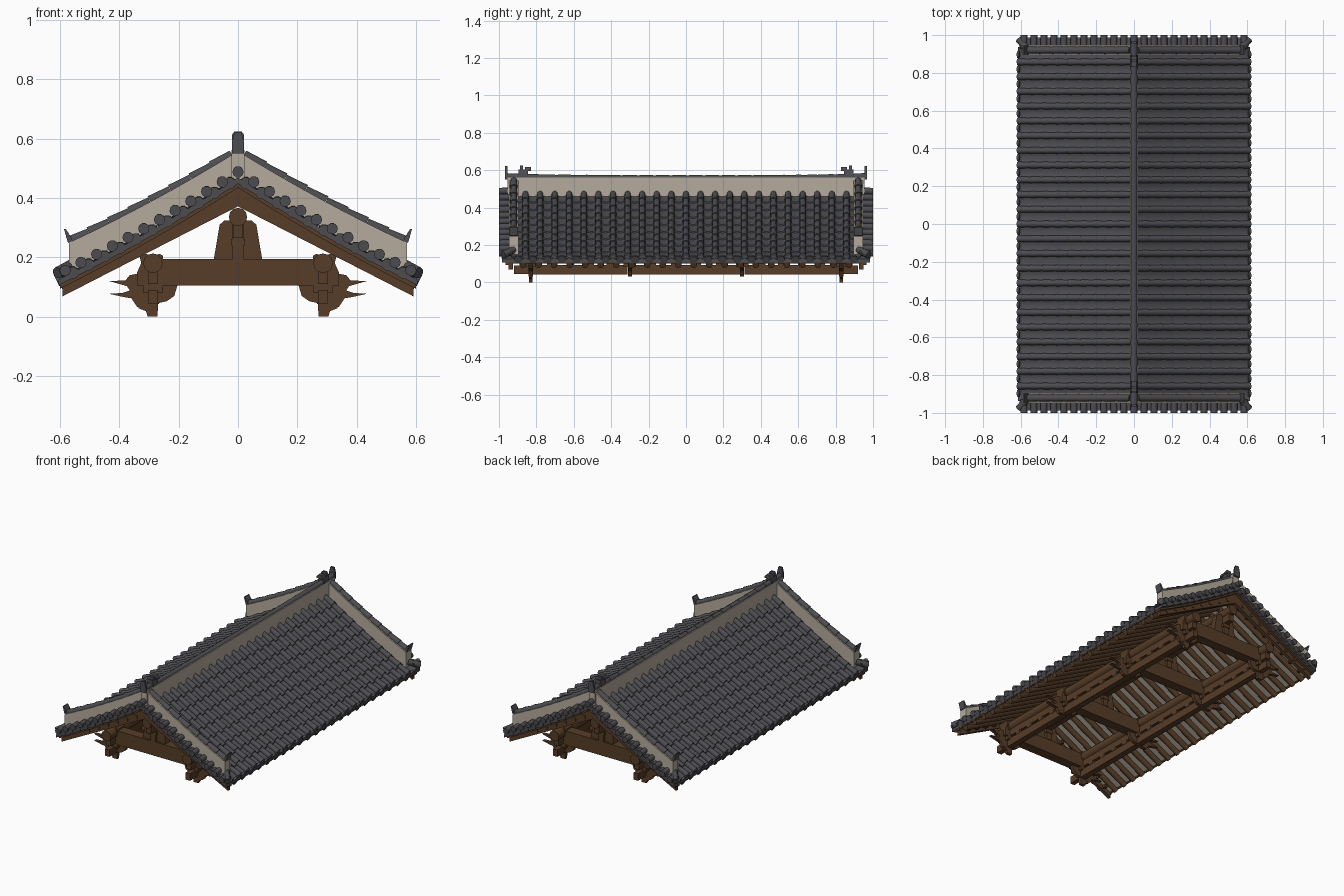
import bpy, bmesh, math
from mathutils import Vector

if "Cube" in bpy.data.objects:
    bpy.data.objects.remove(bpy.data.objects["Cube"])

def material(name, rgb):
    m = bpy.data.materials.new(name)
    m.diffuse_color = (*rgb, 1)
    m.use_nodes = True
    m.node_tree.nodes["Principled BSDF"].inputs["Base Color"].default_value = m.diffuse_color
    return m

TILE = material("dark clay tile", (0.075, 0.074, 0.083))
PLASTER = material("off white plaster", (0.46, 0.41, 0.335))
WOOD = material("brown timber", (0.095, 0.047, 0.021))

def finish(bm, name, mat, recalc=True):
    if recalc:
        bmesh.ops.recalc_face_normals(bm, faces=bm.faces)
    me = bpy.data.meshes.new(name)
    bm.to_mesh(me)
    bm.free()
    me.materials.append(mat)
    me.shade_smooth()
    me.set_sharp_from_angle(angle=math.radians(40))
    ob = bpy.data.objects.new(name, me)
    bpy.context.collection.objects.link(ob)

def rod(bm, a, b, r0, r1, n=10):
    """Tapered round bar from a to b."""
    a, b = Vector(a), Vector(b)
    d = (b - a).normalized()
    u = d.cross(Vector((0, 0, 1))).normalized()
    v = u.cross(d)
    rings = []
    for p, r in ((a, r0), (b, r1)):
        rings.append([bm.verts.new(p + r * (math.cos(t) * u + math.sin(t) * v))
                      for t in (2 * math.pi * i / n for i in range(n))])
    for i in range(n):
        j = (i + 1) % n
        bm.faces.new((rings[0][i], rings[0][j], rings[1][j], rings[1][i]))
    bm.faces.new(rings[0])
    bm.faces.new(rings[1])

def prism(bm, pts, y0, y1):
    """Extrude an x-z outline along y."""
    A = [bm.verts.new((x, y0, z)) for x, z in pts]
    B = [bm.verts.new((x, y1, z)) for x, z in pts]
    for i in range(len(pts)):
        j = (i + 1) % len(pts)
        bm.faces.new((A[i], A[j], B[j], B[i]))
    bm.faces.new(A)
    bm.faces.new(B)

def box(bm, x0, x1, y0, y1, z0, z1):
    prism(bm, [(x0, z0), (x1, z0), (x1, z1), (x0, z1)], y0, y1)

def chevron(top, bottom, half, n=8):
    """Outline of a gable-shaped band between two slope curves."""
    xs = [half * i / n for i in range(-n, n + 1)]
    return [(x, top(abs(x))) for x in xs] + [(x, bottom(abs(x))) for x in reversed(xs)]

def S(x):   # roof surface curve
    return 0.485 - 0.64 * x + 0.12 * x * x

def R(x):   # top of the sloping gable ridges
    return 0.558 - 0.615 * x + 0.13 * x * x

PITCH, ROWS, SEG, EAVE = 0.078, 23, 9, 0.614
XS = [0.01 + (EAVE - 0.01) * k / SEG for k in range(SEG + 1)]

# Roof body: tile bed above, plaster soffit below
bm = bmesh.new()
prism(bm, chevron(lambda x: S(x) - 0.016, lambda x: S(x) - 0.036, 0.605), -0.985, 0.985)
finish(bm, "tile_bed", TILE)
bm = bmesh.new()
prism(bm, chevron(lambda x: S(x) - 0.034, lambda x: S(x) - 0.046, 0.585), -0.94, 0.94)
finish(bm, "soffit", PLASTER)

# Hollow channel tiles, stepped down the slope
bm = bmesh.new()
steps = [(XS[0], 0)]
for x in XS[1:]:
    steps += [(x, 0.007), (x, 0)]
for sx in (-1, 1):
    grid = []
    for x, lift in steps:
        row = []
        for j in range((ROWS + 1) * 4 + 1):
            y = -PITCH * (ROWS + 1) / 2 + PITCH * j / 4
            row.append(bm.verts.new((sx * x, y, S(x) + lift - 0.014 * math.sin(math.pi * (j % 4) / 4))))
        grid.append(row)
    for r0, r1 in zip(grid, grid[1:]):
        for j in range(len(r0) - 1):
            f = [r0[j], r1[j], r1[j + 1], r0[j + 1]]
            bm.faces.new(f if sx > 0 else f[::-1])
    # drooping eave lip of each channel tile
    for j in range(ROWS + 1):
        y = PITCH * (j - ROWS / 2)
        rod(bm, (sx * 0.6, y, 0.127), (sx * 0.612, y, 0.121), 0.022, 0.022)
finish(bm, "channel_tiles", TILE, recalc=False)

# Round cover tiles in rows
bm = bmesh.new()
for sx in (-1, 1):
    for i in range(ROWS):
        y = PITCH * (i - (ROWS - 1) / 2)
        for a, b in zip(XS, XS[1:]):
            rod(bm, (sx * a, y, S(a)), (sx * b, y, S(b) + 0.004), 0.0155, 0.0185)
finish(bm, "cover_tiles", TILE)

# Short tiles along the gable edges, and corner tiles
bm = bmesh.new()
for sy in (-1, 1):
    for i in range(-11, 12):
        x = i * 0.053
        rod(bm, (x, sy * 0.93, S(abs(x)) + 0.006), (x, sy * 1.0, S(abs(x)) + 0.003), 0.017, 0.019)
        if i < 11:
            xm = x + 0.0265
            rod(bm, (xm, sy * 0.93, S(abs(xm)) - 0.016), (xm, sy * 0.988, S(abs(xm)) - 0.018), 0.02, 0.02)
    for sx in (-1, 1):
        rod(bm, (sx * 0.56, sy * 0.92, S(0.56) + 0.012), (sx * 0.609, sy * 0.978, S(0.61) + 0.008), 0.018, 0.02)
finish(bm, "gable_edge_tiles", TILE)

# Plaster walls of the main ridge and sloping ridges
bm = bmesh.new()
box(bm, -0.022, 0.022, -0.955, 0.955, 0.44, 0.562)
for sy in (-1, 1):
    prism(bm, chevron(R, lambda x: S(x) - 0.012, 0.57), sy * 0.895, sy * 0.947)
finish(bm, "ridge_plaster", PLASTER)

# Tile caps on the ridges
bm = bmesh.new()
N = 22
for i in range(N):
    a, b = (-0.965 + 1.93 * k / N for k in (i, i + 1))
    rise = lambda y: 0.557 + 0.012 * abs(y) ** 4
    rod(bm, (0, a, rise(a)), (0, b, rise(b)), 0.0165, 0.019)
for sx in (-1, 1):
    for sy in (-1, 1):
        y = sy * 0.921
        for k in range(8):
            a, b = 0.02 + k * 0.069, 0.02 + (k + 1) * 0.069
            rod(bm, (sx * a, y, R(a)), (sx * b, y, R(b) + 0.002), 0.017, 0.02)
        # upturned end plate
        prism(bm, [(sx * 0.555, 0.24), (sx * 0.574, 0.25), (sx * 0.587, 0.296),
                   (sx * 0.581, 0.296), (sx * 0.563, 0.268)], sy * 0.898, sy * 0.944)
finish(bm, "ridge_caps", TILE)

# Finials at the ridge ends
bm = bmesh.new()
for sy in (-1, 1):
    for ya, yb, za, zb in ((0.845, 0.895, 0.56, 0.605), (0.83, 0.86, 0.595, 0.618),
                           (0.872, 0.888, 0.6, 0.625), (0.955, 0.967, 0.55, 0.622)):
        w = 0.021
        prism(bm, [(-w, za), (w, za), (w, (za + zb) / 2), (0.012, zb), (-0.012, zb), (-w, (za + zb) / 2)],
              sy * ya, sy * yb)
finish(bm, "ridge_finials", TILE)

# Barge boards with a trim strip and small square rafter ends
bm = bmesh.new()
for sy in (-1, 1):
    prism(bm, chevron(lambda x: 0.452 - 0.555 * x, lambda x: 0.372 - 0.513 * x, 0.592, 1), sy * 0.925, sy * 0.948)
    prism(bm, chevron(lambda x: S(x) - 0.034, lambda x: S(x) - 0.05, 0.6), sy * 0.925, sy * 0.965)
    for sx in (-1, 1):
        for k in range(8):
            x = 0.06 + k * 0.068
            z = 0.402 - 0.528 * x
            box(bm, sx * x - 0.009, sx * x + 0.009, sy * 0.9, sy * 0.952, z - 0.009, z + 0.009)
finish(bm, "barge_boards", WOOD)

# Round rafters and the eave board
bm = bmesh.new()
for sx in (-1, 1):
    for i in range(22):
        y = 0.083 * (i - 10.5)
        rod(bm, (0, y, 0.408), (sx * 0.592, y, 0.092), 0.0175, 0.0175)
    prism(bm, [(sx * 0.57, 0.115), (sx * 0.6, 0.1), (sx * 0.605, 0.118), (sx * 0.575, 0.134)], -0.945, 0.945)
finish(bm, "rafters", WOOD)

# Purlins and the beams under them
TRUSS = (-0.83, -0.3, 0.3, 0.83)
bm = bmesh.new()
rod(bm, (0, -0.93, 0.336), (0, 0.93, 0.336), 0.031, 0.031, 12)
box(bm, -0.017, 0.017, -0.91, 0.91, 0.265, 0.312)
for sx in (-1, 1):
    x = sx * 0.287
    rod(bm, (x, -0.93, 0.18), (x, 0.93, 0.18), 0.033, 0.033, 12)
    box(bm, x - 0.017, x + 0.017, -0.91, 0.91, 0.11, 0.155)
    for a, b in zip(TRUSS, TRUSS[1:]):
        box(bm, x - 0.02, x + 0.02, a + 0.012, b - 0.012, 0.042, 0.092)
        for k in range(1, 5):   # small bearing blocks
            y = a + (b - a) * k / 5
            box(bm, x - 0.022, x + 0.022, y - 0.02, y + 0.02, 0.09, 0.112)
finish(bm, "purlins", WOOD)

# Cross beams with king posts
bm = bmesh.new()
for y in TRUSS:
    prism(bm, [(-0.34, 0.105), (0.34, 0.105), (0.34, 0.15), (0.32, 0.195), (-0.32, 0.195), (-0.34, 0.15)],
          y - 0.032, y + 0.032)
    prism(bm, [(-0.083, 0.185), (0.083, 0.185), (0.062, 0.31), (0.045, 0.325), (-0.045, 0.325), (-0.062, 0.31)],
          y - 0.02, y + 0.02)
    box(bm, -0.018, 0.018, y - 0.035, y + 0.035, 0.195, 0.31)
    box(bm, -0.024, 0.024, y - 0.038, y + 0.038, 0.24, 0.262)
    for sx in (-1, 1):   # notched saddles holding the purlins
        prism(bm, [(sx * u, v) for u, v in ((0.26, 0.15), (0.32, 0.15), (0.332, 0.205), (0.31, 0.212),
                                            (0.287, 0.2), (0.265, 0.212), (0.252, 0.205))], y - 0.036, y + 0.036)
finish(bm, "trusses", WOOD)

# Carved wing brackets; the end ones carry a tenon to the ground line
CARVE = [(0.2, 0.12), (0.215, 0.07), (0.24, 0.052), (0.272, 0.045), (0.31, 0.035), (0.34, 0.032), (0.36, 0.062),
         (0.385, 0.066), (0.435, 0.077), (0.39, 0.08), (0.365, 0.088), (0.375, 0.103), (0.435, 0.12),
         (0.38, 0.122), (0.365, 0.14), (0.31, 0.15), (0.2, 0.14)]
bm = bmesh.new()
for y in TRUSS:
    for sx in (-1, 1):
        prism(bm, [(sx * u, v) for u, v in CARVE], y - 0.011, y + 0.011)
        box(bm, sx * 0.287 - 0.034, sx * 0.287 + 0.034, y - 0.034, y + 0.034, 0.082, 0.112)
        if abs(y) > 0.5:
            prism(bm, [(sx * u, v) for u, v in ((0.272, 0), (0.305, 0), (0.31, 0.018), (0.335, 0.028),
                                                (0.335, 0.06), (0.268, 0.06))], y - 0.01, y + 0.01)
            out = 0.09 if y > 0 else -0.09
            box(bm, sx * 0.287 - 0.016, sx * 0.287 + 0.016, y, y + out, 0.045, 0.09)
finish(bm, "wing_brackets", WOOD)
